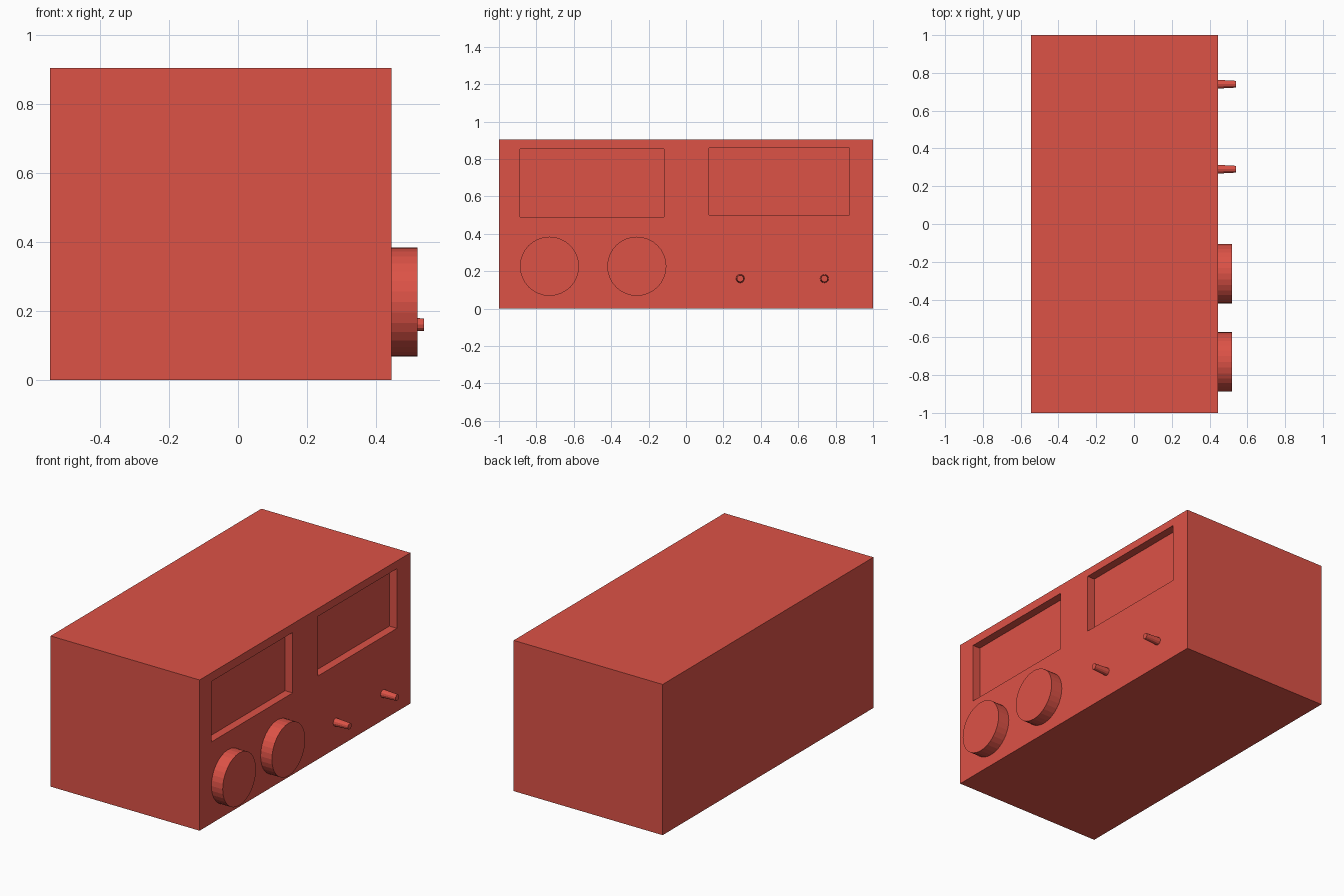
import bpy
import math

if "Cube" in bpy.data.objects:
    bpy.data.objects.remove(bpy.data.objects["Cube"])

red = bpy.data.materials.new("red")
red.diffuse_color = (0.72, 0.085, 0.062, 1)
red.use_nodes = True
red.node_tree.nodes["Principled BSDF"].inputs["Base Color"].default_value = red.diffuse_color

FRONT = 0.445  # x of the control panel face


def box(name, lo, hi):
    mid = [(a + b) / 2 for a, b in zip(lo, hi)]
    bpy.ops.mesh.primitive_cube_add(size=1, location=mid)
    ob = bpy.context.object
    ob.name = name
    ob.scale = [b - a for a, b in zip(lo, hi)]
    bpy.ops.object.transform_apply(location=True, rotation=False, scale=True)
    ob.data.materials.append(red)
    return ob


def peg(name, y, z, r_base, r_tip, x_end, sides):
    # Cylinder or taper sticking out of the panel along +x
    bpy.ops.mesh.primitive_cone_add(
        vertices=sides, radius1=r_base, radius2=r_tip, depth=x_end - FRONT,
        location=((FRONT + x_end) / 2, y, z), rotation=(0, math.pi / 2, 0))
    ob = bpy.context.object
    ob.name = name
    ob.data.materials.append(red)


# Main case
case = box("case", (-0.545, -1, 0), (FRONT, 1, 0.905))

# Two recessed display windows
windows = [(-0.887, -0.117, 0.49, 0.853), (0.122, 0.873, 0.50, 0.858)]
for i, (y0, y1, z0, z1) in enumerate(windows):
    cutter = box(f"window_cutter_{i + 1}", (FRONT - 0.05, y0, z0), (FRONT + 0.1, y1, z1))
    mod = case.modifiers.new(f"window_{i + 1}", 'BOOLEAN')
    mod.operation = 'DIFFERENCE'
    mod.solver = 'EXACT'
    mod.object = cutter
    cutter.hide_render = True
    cutter.display_type = 'WIRE'

# Round dials
for i, y in enumerate((-0.73, -0.263)):
    peg(f"dial_{i + 1}", y, 0.226, 0.158, 0.158, 0.52, 32)

# Small toggle switches
for i, y in enumerate((0.29, 0.74)):
    peg(f"switch_{i + 1}", y, 0.16, 0.023, 0.018, 0.54, 12)
